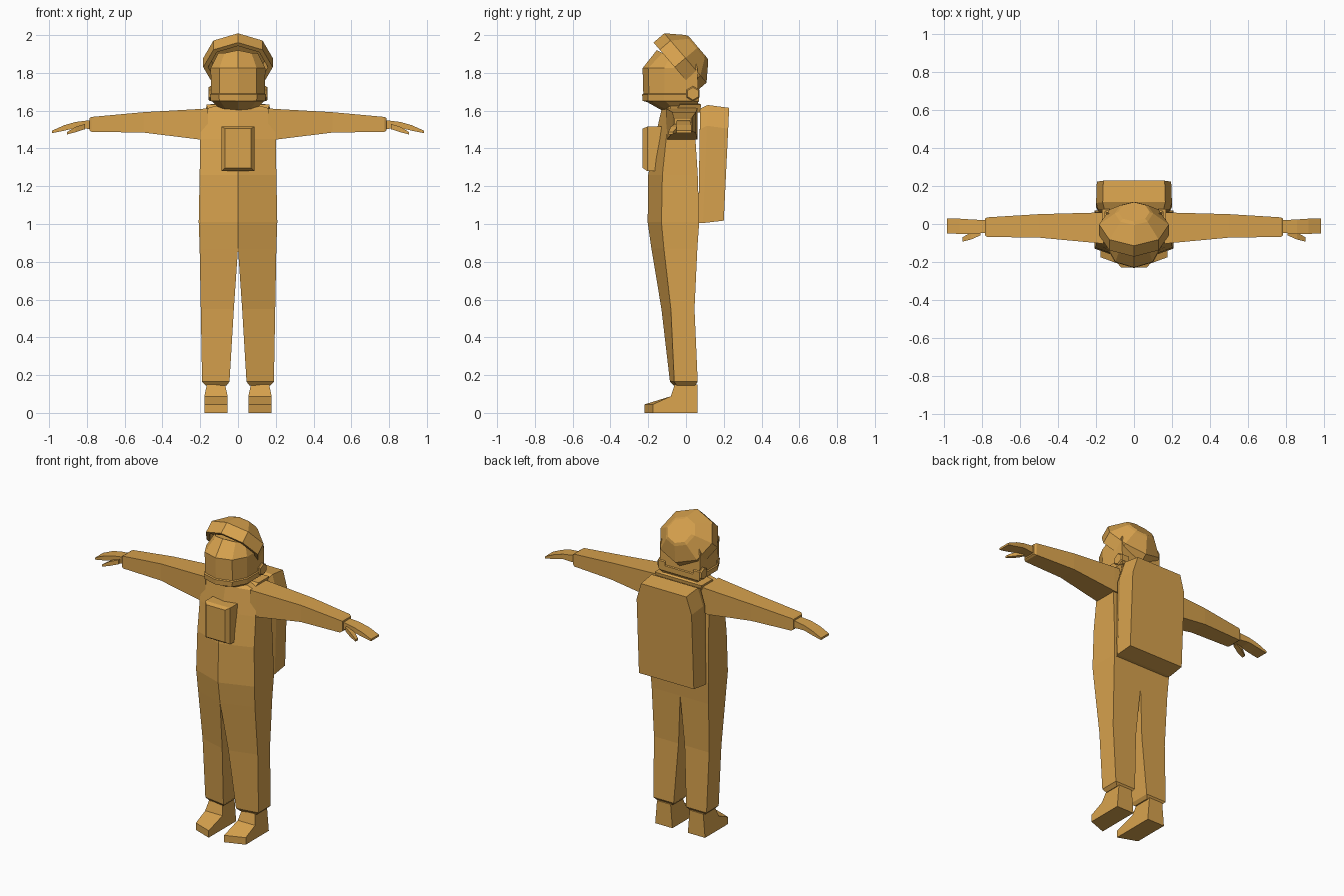
import bpy, bmesh, math
from mathutils import Vector

if "Cube" in bpy.data.objects:
    bpy.data.objects.remove(bpy.data.objects["Cube"])

suit = bpy.data.materials.new("amber suit")
suit.diffuse_color = (0.68, 0.36, 0.075, 1)
suit.use_nodes = True
suit.node_tree.nodes["Principled BSDF"].inputs["Base Color"].default_value = suit.diffuse_color


def loft(name, rings, mirror=False, cap_start=True, cap_end=True):
    """Skin a list of equal-length closed rings, optionally mirrored in x."""
    bm = bmesh.new()
    loops = [[bm.verts.new(p) for p in ring] for ring in rings]
    n = len(loops[0])
    for a, b in zip(loops, loops[1:]):
        for i in range(n):
            j = (i + 1) % n
            bm.faces.new((a[i], a[j], b[j], b[i]))
    if cap_start:
        bm.faces.new(loops[0][::-1])
    if cap_end:
        bm.faces.new(loops[-1])
    bmesh.ops.recalc_face_normals(bm, faces=bm.faces)
    # open the seam where a mirrored half meets its twin
    seam = [f for f in bm.faces if all(abs(v.co.x) < 1e-5 for v in f.verts)]
    bmesh.ops.delete(bm, geom=seam, context='FACES')
    mesh = bpy.data.meshes.new(name)
    bm.to_mesh(mesh)
    bm.free()
    mesh.materials.append(suit)
    ob = bpy.data.objects.new(name, mesh)
    bpy.context.collection.objects.link(ob)
    if mirror:
        ob.modifiers.new("mirror", 'MIRROR').use_clip = True
    return ob


def box_ring_x(x, y0, y1, z0, z1):
    return [(x, y0, z0), (x, y1, z0), (x, y1, z1), (x, y0, z1)]


# Suit: legs merging into the torso, ridged down the front
body = [  # z, inner x, outer x, front inner y, front outer y, back y
    (0.145, 0.06, 0.17, -0.065, -0.05, 0.048),
    (0.165, 0.045, 0.19, -0.085, -0.062, 0.062),
    (0.55, 0.022, 0.197, -0.13, -0.08, 0.045),
    (0.87, 0.0, 0.203, -0.183, -0.117, 0.06),
    (1.01, 0.0, 0.208, -0.203, -0.13, 0.07),
    (1.26, 0.0, 0.203, -0.2, -0.125, 0.062),
    (1.45, 0.0, 0.2, -0.165, -0.105, 0.05),
    (1.605, 0.0, 0.19, -0.13, -0.085, 0.055),
    (1.625, 0.0, 0.12, -0.115, -0.08, 0.05),
]
loft("suit_body", [[(a, fi, z), (b, fo, z), (b, k, z), (a, k, z)]
                   for z, a, b, fi, fo, k in body], mirror=True)

# Sleeves with a tucked cuff
loft("sleeves", [box_ring_x(*r) for r in (
    (0.16, -0.105, 0.06, 1.447, 1.612),
    (0.2, -0.1, 0.06, 1.447, 1.609),
    (0.5, -0.072, 0.052, 1.484, 1.592),
    (0.775, -0.068, 0.035, 1.488, 1.567),
    (0.787, -0.06, 0.027, 1.495, 1.56))], mirror=True)

# Gloves: flat palm bending down to the fingers, plus a thumb
loft("gloves", [box_ring_x(*r) for r in (
    (0.78, -0.047, 0.02, 1.503, 1.55),
    (0.86, -0.052, 0.024, 1.508, 1.54),
    (0.92, -0.052, 0.028, 1.494, 1.523),
    (0.985, -0.05, 0.03, 1.481, 1.494))], mirror=True)
loft("thumbs", [box_ring_x(*r) for r in (
    (0.81, -0.06, -0.03, 1.502, 1.53),
    (0.86, -0.082, -0.045, 1.486, 1.514),
    (0.905, -0.093, -0.07, 1.474, 1.487))], mirror=True)

# Boots: side profile skinned from inner to outer, toe angled
profile = [(0.06, 0), (-0.22, 0), (-0.22, 0.045), (-0.08, 0.088),
           (-0.06, 0.15), (0.06, 0.15)]


def boot_side(outer):
    ring = []
    for y, z in profile:
        x = (0.165 if z > 0.1 else 0.178) if outer else (0.068 if z > 0.1 else 0.055)
        ring.append((x, y + (0.045 if outer and y < -0.1 else 0), z))
    return ring


loft("boots", [boot_side(False), boot_side(True)], mirror=True)

# Backpack: slab with clipped upper corners, leaning slightly back
outline = [(-0.2, 1.0), (0.2, 1.0), (0.2, 1.52), (0.165, 1.63),
           (-0.165, 1.63), (-0.2, 1.52)]


def pack_ring(y, lean, top, base, inset=0.0):
    return [(x * (1 - inset), y + lean * (z - 1), z + (top if z > 1.1 else base))
            for x, z in outline]


loft("backpack", [pack_ring(0.065, 0.015, -0.02, 0.005, 0.06),
                  pack_ring(0.09, 0.04, 0, 0.005),
                  pack_ring(0.2, 0.045, -0.015, 0.018, 0.02)])


# Chest unit: box with a bevelled front
def panel(y, w, z0, z1):
    return [(-w, y, z0), (w, y, z0), (w, y, z1), (-w, y, z1)]


loft("chest_unit", [panel(-0.12, 0.088, 1.28, 1.515),
                    panel(-0.205, 0.088, 1.28, 1.515),
                    panel(-0.23, 0.068, 1.297, 1.505)])


# Face of the helmet: faceted, ridged visor with chin band
def face_ring(z, w, yf, yb, rise=0.0):
    half = [(0.68 * w, yf + 0.03, z), (w, yf * 0.5, z), (w, yb, z)]
    return [(0, yf, z + rise)] + half + [(-x, y, h) for x, y, h in half[::-1]]


loft("visor", [face_ring(1.6, 0.09, -0.125, 0.05),
               face_ring(1.645, 0.132, -0.205, 0.065),
               face_ring(1.652, 0.145, -0.23, 0.07),
               face_ring(1.685, 0.148, -0.232, 0.07),
               face_ring(1.69, 0.142, -0.226, 0.065),
               face_ring(1.825, 0.145, -0.23, 0.06),
               face_ring(1.905, 0.105, -0.155, 0.04, 0.015)])

# Hood: eight-sided dome tipped back, with a thick open rim
centre = Vector((0, -0.06, 1.83))
axis = Vector((0, 0.76, 0.65))
up = Vector((0, -0.65, 0.76))


def dome_ring(d, r, n=8):
    return [centre + axis * d + up * (r * math.cos(a)) + Vector((1.07 * r * math.sin(a), 0, 0))
            for a in (math.tau * i / n for i in range(n))]


loft("hood", [dome_ring(0.06, 0.135), dome_ring(0.0, 0.148), dome_ring(0.0, 0.172),
              dome_ring(0.075, 0.172), dome_ring(0.152, 0.095), dome_ring(0.163, 0.078)])


# Hexagonal ear caps
def ear_ring(x, r):
    return [(x, 0.037 + r * math.sin(math.tau * i / 6), 1.69 + r * math.cos(math.tau * i / 6))
            for i in range(6)]


loft("ear_caps", [ear_ring(0.1, 0.04), ear_ring(0.148, 0.04), ear_ring(0.156, 0.033)], mirror=True)

# Neck collar
loft("collar", [[(s * w, y, z) for s, y in ((-1, f), (1, f), (1, b), (-1, b))]
                for z, w, f, b in ((1.59, 0.15, -0.07, 0.075), (1.632, 0.168, -0.03, 0.08),
                                   (1.638, 0.1, -0.04, 0.07))])
